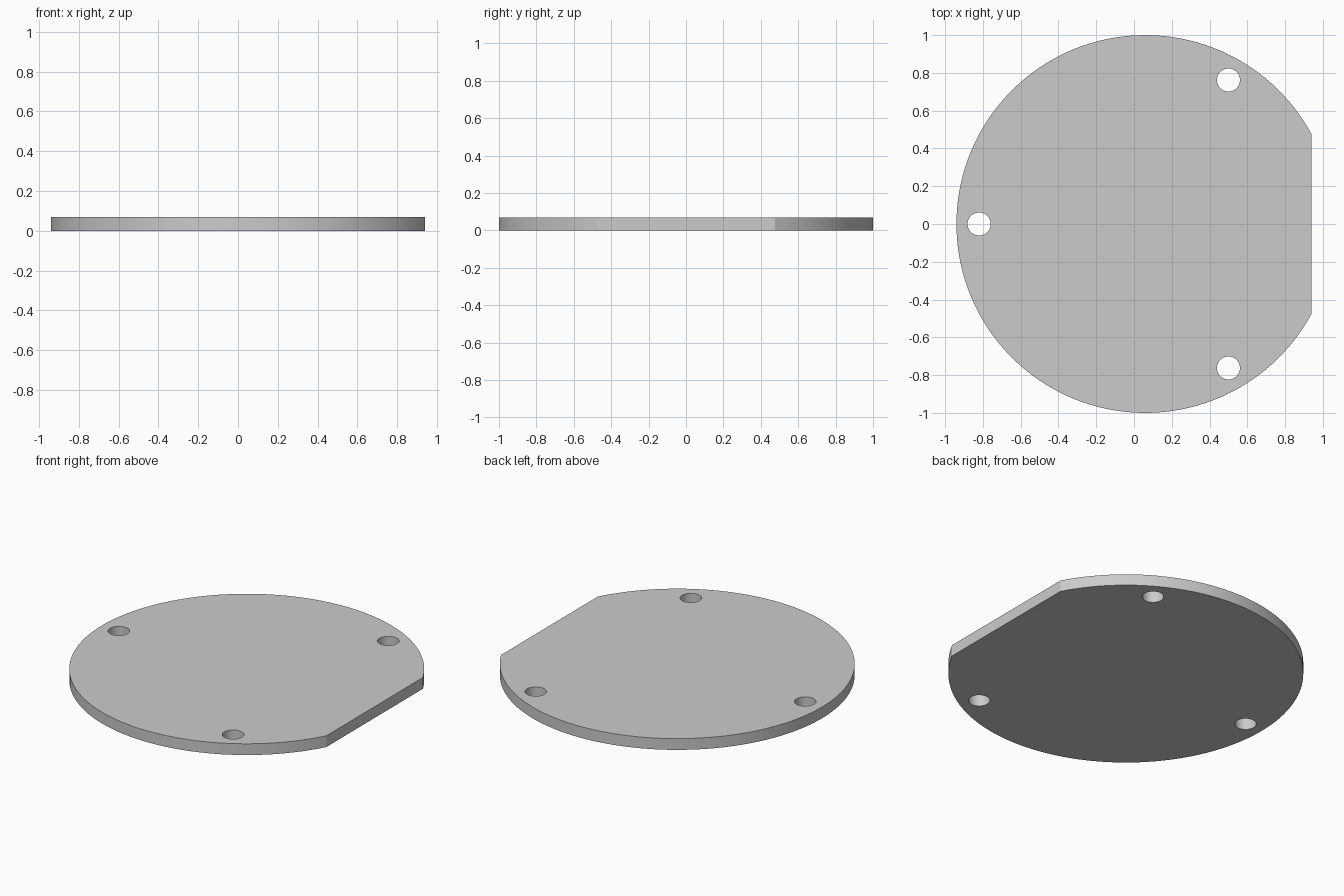
import bpy, bmesh
from math import sin, cos, pi, acos

if "Cube" in bpy.data.objects:
    bpy.data.objects.remove(bpy.data.objects["Cube"])

CX, RADIUS, THICK = 0.06, 1.0, 0.07
FLAT_X = 0.94
BOLT_R, HOLE_R = 0.88, 0.061

bm = bmesh.new()


def add_arc(cx, cy, r, start, end, count):
    """Closed loop of edges; an open arc is closed by a straight chord."""
    vs = []
    for i in range(count):
        a = start + (end - start) * i / count
        vs.append(bm.verts.new((cx + r * cos(a), cy + r * sin(a), 0)))
    if end - start < 2 * pi - 1e-6:
        vs.append(bm.verts.new((cx + r * cos(end), cy + r * sin(end), 0)))
    for a, b in zip(vs, vs[1:] + vs[:1]):
        bm.edges.new((a, b))


# Round outline with one straight side
half = acos((FLAT_X - CX) / RADIUS)
add_arc(CX, 0, RADIUS, half, 2 * pi - half, 120)

# Three evenly spaced through holes
for k in range(3):
    a = pi / 3 + k * 2 * pi / 3
    add_arc(CX + BOLT_R * cos(a), BOLT_R * sin(a), HOLE_R, 0, 2 * pi, 40)

# Fill the profile and give it thickness
bmesh.ops.triangle_fill(bm, use_beauty=True, edges=bm.edges[:])
ext = bmesh.ops.extrude_face_region(bm, geom=bm.faces[:], use_keep_orig=True)
top = [g for g in ext["geom"] if isinstance(g, bmesh.types.BMVert)]
bmesh.ops.translate(bm, verts=top, vec=(0, 0, THICK))
bmesh.ops.recalc_face_normals(bm, faces=bm.faces[:])

mesh = bpy.data.meshes.new("flatted_disc_plate")
bm.to_mesh(mesh)
bm.free()
plate = bpy.data.objects.new("flatted_disc_plate", mesh)
bpy.context.collection.objects.link(plate)

# Smooth rim and hole walls, sharp edges
bpy.context.view_layer.objects.active = plate
plate.select_set(True)
bpy.ops.object.shade_smooth_by_angle(angle=pi / 9)
